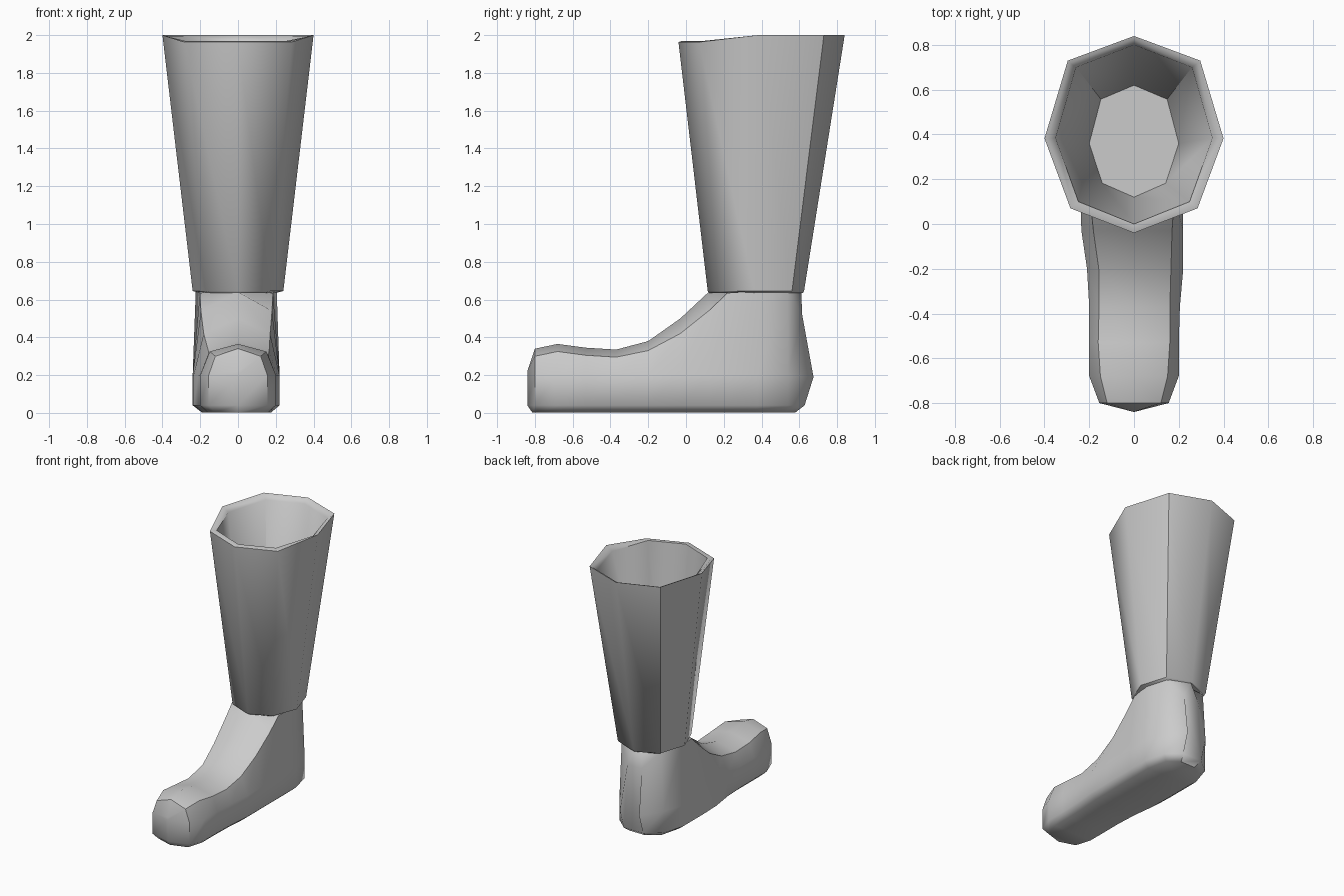
import bpy, bmesh, math

if "Cube" in bpy.data.objects:
    bpy.data.objects.remove(bpy.data.objects["Cube"])


def loft(name, rings, cap=False):
    """Skin a series of equal closed rings, optionally capping the last one."""
    bm = bmesh.new()
    vs = [[bm.verts.new(p) for p in r] for r in rings]
    n = len(vs[0])
    for a, b in zip(vs, vs[1:]):
        for i in range(n):
            j = (i + 1) % n
            bm.faces.new((a[i], a[j], b[j], b[i]))
    if cap:
        bm.faces.new(vs[-1])
    bmesh.ops.remove_doubles(bm, verts=bm.verts, dist=0.0005)
    bmesh.ops.recalc_face_normals(bm, faces=bm.faces)
    me = bpy.data.meshes.new(name)
    bm.to_mesh(me)
    bm.free()
    ob = bpy.data.objects.new(name, me)
    bpy.context.collection.objects.link(ob)
    bpy.ops.object.select_all(action='DESELECT')
    bpy.context.view_layer.objects.active = ob
    ob.select_set(True)
    bpy.ops.object.shade_smooth_by_angle(angle=math.radians(50))
    return ob


# Shaft: eight-sided tapered tube, lower at the front of the rim
half = [(0, 1), (.74, .75), (1, -.04), (.71, -.75), (0, -1)]
octagon = half + [(-x, y) for x, y in half[3:0:-1]]


def shaft_ring(hx, hy, cy, z, dip=0.0):
    return [(x * hx, cy + y * hy, z - (dip if y < -.5 else 0))
            for x, y in octagon]


loft("boot_shaft", [
    shaft_ring(.20, .25, .37, .635),
    shaft_ring(.24, .255, .37, .645),
    shaft_ring(.40, .44, .40, 2.0, .037),
    shaft_ring(.385, .425, .40, 1.995, .027),
    shaft_ring(.35, .40, .40, 1.968),
    shaft_ring(.20, .25, .37, .66),
], cap=True)

# Foot sections: y, left width, right width, shoulder width, shoulder z, top z
sections = [
    (-.84, 0, 0, 0, .22, .22),
    (-.80, .155, .155, .12, .30, .34),
    (-.68, .20, .20, .15, .325, .365),
    (-.53, .20, .20, .16, .305, .345),
    (-.37, .20, .205, .16, .295, .335),
    (-.20, .21, .22, .165, .33, .38),
    (-.03, .235, .22, .17, .42, .50),
    (.12, .24, .22, .18, .54, .64),
    (.22, .24, .22, .185, .635, .65),
    (.38, .24, .22, .205, .645, .65),
    (.54, .19, .18, .16, .645, .65),
]


def foot_ring(y, wl, wr, s, zs, zt):
    yb = -.11 + (y + .11) * .965
    zm = min(.2, zs)
    sl = s * (wl / wr if wr else 1)
    return [(-.8 * wl, yb, .003), (.8 * wr, yb, .003), (wr, y, .04),
            (wr, y, zm), (s, y, zs), (0, y, zt), (-sl, y, zs),
            (-wl, y, zm), (-wl, y, .04)]


# Heel: closing seam that bulges backwards
heel_profile = [(.58, .003), (.58, .003), (.628, .04), (.675, .19), (.615, .52),
                (.61, .65), (.615, .52), (.675, .19), (.628, .04)]
narrow = [-.06, .06, .08, .08, .06, 0, -.06, -.08, -.08]
heel = [(x, y, z) for x, (y, z) in zip(narrow, heel_profile)]
loft("boot_foot", [foot_ring(*s) for s in sections] + [heel], cap=True)
